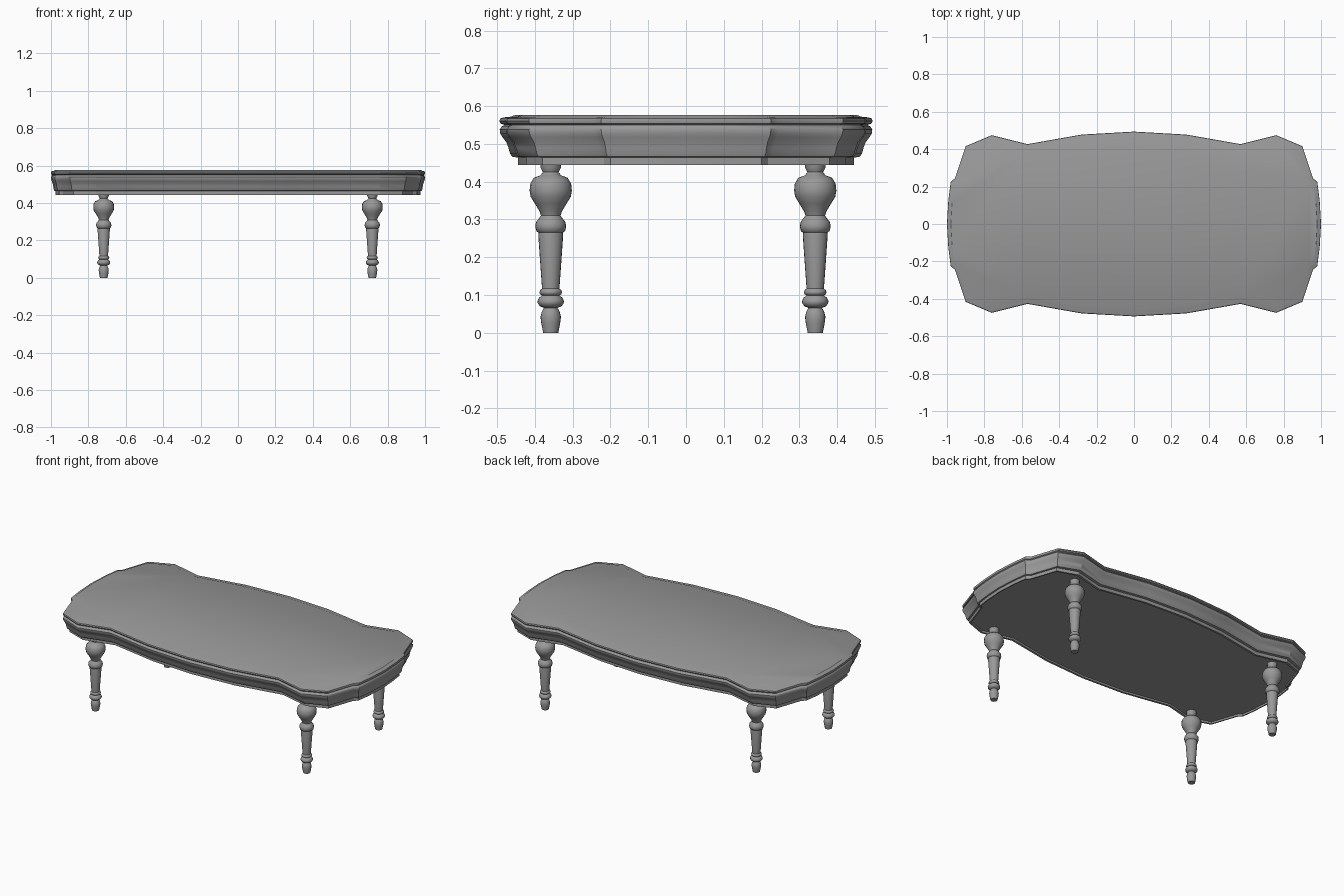
import bpy, bmesh, math
from mathutils import Vector

if "Cube" in bpy.data.objects:
    bpy.data.objects.remove(bpy.data.objects["Cube"], do_unlink=True)

grey = bpy.data.materials.new("plain grey")
grey.use_nodes = True
colour = (0.32, 0.32, 0.32, 1)
grey.diffuse_color = colour
grey.node_tree.nodes["Principled BSDF"].inputs["Base Color"].default_value = colour


def finish(bm, name, angle):
    bmesh.ops.recalc_face_normals(bm, faces=bm.faces)
    mesh = bpy.data.meshes.new(name)
    bm.to_mesh(mesh)
    bm.free()
    obj = bpy.data.objects.new(name, mesh)
    bpy.context.collection.objects.link(obj)
    mesh.materials.append(grey)
    bpy.ops.object.select_all(action="DESELECT")
    obj.select_set(True)
    bpy.context.view_layer.objects.active = obj
    bpy.ops.object.shade_smooth_by_angle(angle=math.radians(angle))
    return obj


def bridge(bm, rings):
    for a, b in zip(rings, rings[1:]):
        n = len(a)
        for i in range(n):
            j = (i + 1) % n
            bm.faces.new((a[i], a[j], b[j], b[i]))


# Scalloped outline: one quarter, mirrored to the full counterclockwise loop
quarter = [(1, 0), (0.993, 0.12), (0.98, 0.225), (0.957, 0.245), (0.9, 0.416),
           (0.76, 0.475), (0.57, 0.427), (0.28, 0.478), (0, 0.494)]
half = quarter + [(-x, y) for x, y in quarter[-2::-1]]
outline = [Vector(p) for p in half + [(-x, -y) for x, y in half[1:-1]]]


def inset(distance):
    """Mitred inset of the outline, shallower towards the two ends."""
    points = []
    for i, p in enumerate(outline):
        e1 = (p - outline[i - 1]).normalized()
        e2 = (outline[(i + 1) % len(outline)] - p).normalized()
        n1, n2 = Vector((e1.y, -e1.x)), Vector((e2.y, -e2.x))
        m = (n1 + n2) / (1 + n1.dot(n2))
        points.append((p.x - m.x * distance * 0.5, p.y - m.y * distance))
    return points


def moulding(name, profile):
    bm = bmesh.new()
    rings = [[bm.verts.new((x, y, z)) for x, y in inset(d)] for d, z in profile]
    bridge(bm, rings)
    bm.faces.new(rings[0])
    bm.faces.new(rings[-1])
    return finish(bm, name, 32)


# Table top with two beads and a cove beneath: (inset, height)
moulding("table_top", [
    (0.04, 0.576), (0.03, 0.572), (0.01, 0.57), (0.002, 0.567), (0, 0.56),
    (0.003, 0.554), (0.014, 0.55), (0.006, 0.546), (0.001, 0.538), (0.002, 0.528),
    (0.008, 0.518), (0.018, 0.505), (0.024, 0.49), (0.028, 0.475), (0.034, 0.466),
    (0.046, 0.464)])

# Apron rim with a slightly recessed underside
moulding("apron", [(0.049, 0.466), (0.049, 0.444), (0.062, 0.444), (0.062, 0.455)])

# Turned legs: (radius, height)
leg_profile = [
    (0.02, 0), (0.025, 0.025), (0.027, 0.042), (0.024, 0.055), (0.018, 0.066),
    (0.028, 0.07), (0.034, 0.077), (0.035, 0.084), (0.031, 0.093), (0.023, 0.099),
    (0.028, 0.102), (0.03, 0.107), (0.028, 0.113), (0.023, 0.117), (0.033, 0.258),
    (0.032, 0.265), (0.038, 0.269), (0.041, 0.281), (0.039, 0.293), (0.032, 0.302),
    (0.026, 0.31), (0.03, 0.322), (0.042, 0.342), (0.053, 0.36), (0.056, 0.376),
    (0.054, 0.395), (0.045, 0.41), (0.027, 0.417), (0.021, 0.425), (0.027, 0.437),
    (0.028, 0.458)]


def leg(name, cx, cy, sides=20):
    bm = bmesh.new()
    turns = [math.tau * i / sides for i in range(sides)]
    rings = [[bm.verts.new((cx + r * math.cos(t), cy + r * math.sin(t), z))
              for t in turns] for r, z in leg_profile]
    bridge(bm, rings)
    bm.faces.new(rings[0])
    bm.faces.new(rings[-1])
    return finish(bm, name, 50)


for end, sy in (("front", -1), ("back", 1)):
    for side, sx in (("right", -1), ("left", 1)):
        leg(f"{end}_{side}_leg", sx * 0.718, sy * 0.35 - 0.008)
